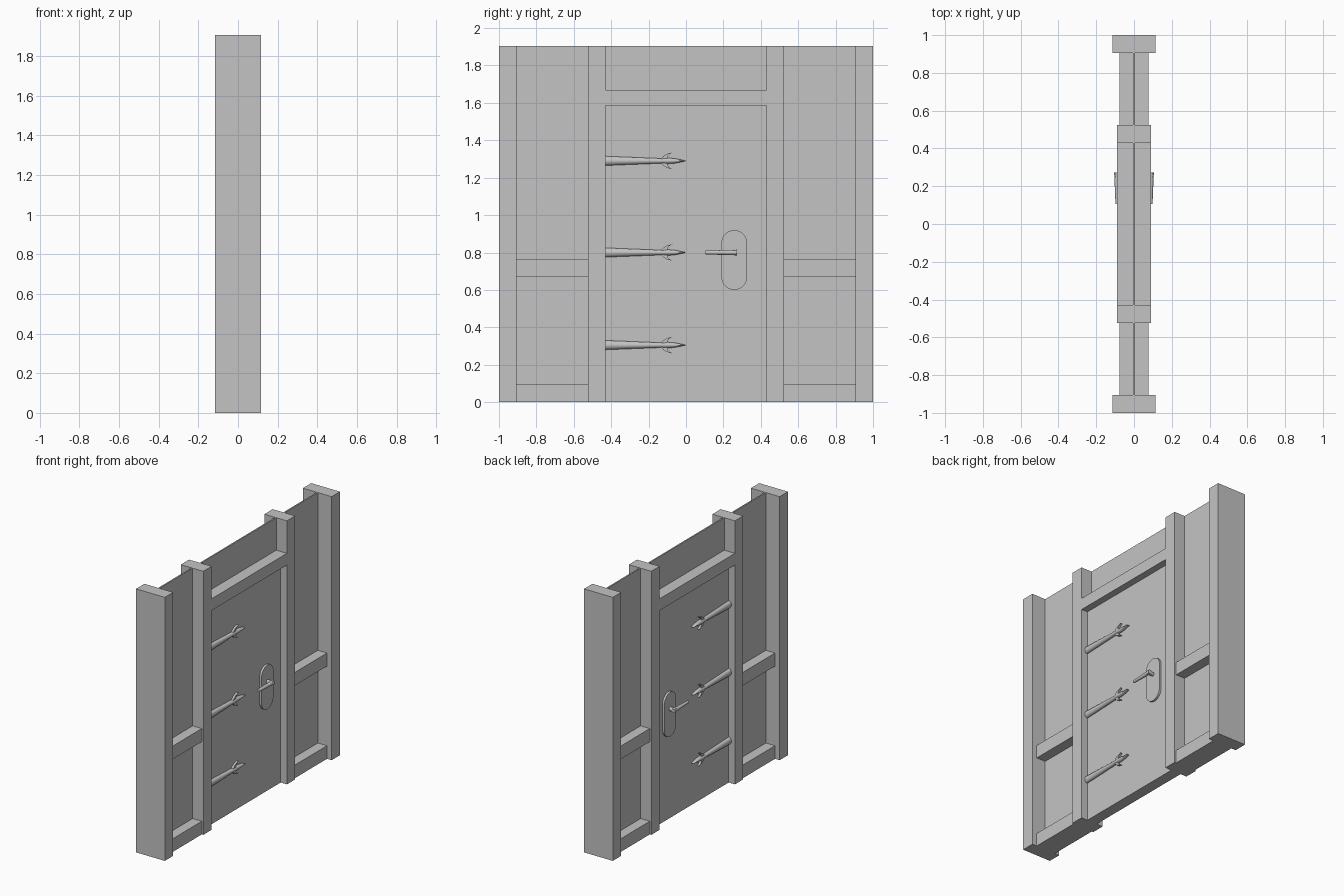
import bpy, bmesh, math
from mathutils import Vector

cube = bpy.data.objects.get("Cube")
if cube:
    bpy.data.objects.remove(cube, do_unlink=True)

grey = bpy.data.materials.new("plain grey")
grey.use_nodes = True
grey.diffuse_color = (0.55, 0.55, 0.55, 1)
grey.node_tree.nodes["Principled BSDF"].inputs["Base Color"].default_value = grey.diffuse_color

HEIGHT = 1.905
DOOR_FACE = 0.04


def finish(name, bm, smooth=False):
    bmesh.ops.recalc_face_normals(bm, faces=bm.faces)
    mesh = bpy.data.meshes.new(name)
    bm.to_mesh(mesh)
    bm.free()
    mesh.materials.append(grey)
    obj = bpy.data.objects.new(name, mesh)
    bpy.context.collection.objects.link(obj)
    if smooth:
        bpy.ops.object.select_all(action="DESELECT")
        obj.select_set(True)
        bpy.context.view_layer.objects.active = obj
        bpy.ops.object.shade_smooth_by_angle(angle=math.radians(40))
    return obj


def box(name, half_x, y0, y1, z0, z1):
    bm = bmesh.new()
    bmesh.ops.create_cube(bm, size=1)
    for v in bm.verts:
        v.co = Vector((v.co.x * 2 * half_x,
                       (y0 + y1) / 2 + v.co.y * (y1 - y0),
                       (z0 + z1) / 2 + v.co.z * (z1 - z0)))
    return finish(name, bm)


def loft(name, outline, layers, side, z=0.0):
    """Stack a y-z outline along x; each layer is (x, height scale)."""
    bm = bmesh.new()
    rings = [[bm.verts.new((side * x, py, z + pz * s)) for py, pz in outline]
             for x, s in layers]
    n = len(outline)
    for a, b in zip(rings, rings[1:]):
        for i in range(n):
            j = (i + 1) % n
            bm.faces.new((a[i], a[j], b[j], b[i]))
    bm.faces.new(rings[0])
    bm.faces.new(rings[-1])
    return finish(name, bm, smooth=True)


def rod(name, start, end, r0, r1):
    start, end = Vector(start), Vector(end)
    axis = end - start
    bm = bmesh.new()
    bmesh.ops.create_cone(bm, cap_ends=True, segments=20, radius1=r0, radius2=r1, depth=axis.length)
    turn = axis.to_track_quat("Z", "Y").to_matrix().to_4x4()
    bm.transform(turn)
    bmesh.ops.translate(bm, verts=bm.verts, vec=(start + end) / 2)
    return finish(name, bm, smooth=True)


# Timber frame, mirrored either side of the door
for s, label in ((1, "far"), (-1, "near")):
    def beam(name, half_x, a, b, z0, z1):
        box(f"{label}_{name}", half_x, min(s * a, s * b), max(s * a, s * b), z0, z1)
    beam("outer_post", 0.115, 0.905, 1.0, 0, HEIGHT)
    beam("inner_post", 0.09, 0.43, 0.525, 0, HEIGHT)
    beam("bottom_rail", 0.078, 0.525, 0.905, 0, 0.095)
    beam("middle_rail", 0.078, 0.525, 0.905, 0.67, 0.765)
    beam("wall_panel", 0.005, 0.525, 0.905, 0, HEIGHT)

# Doorway
box("lintel", 0.09, -0.43, 0.43, 1.585, 1.67)
box("upper_panel", 0.005, -0.43, 0.43, 1.67, HEIGHT)
box("door_leaf", DOOR_FACE, -0.43, 0.43, 0, 1.585)

# Strap hinge outlines
upper = [(-0.43, 0.025), (-0.13, 0.013), (-0.10, 0.016), (-0.06, 0.013), (-0.03, 0.007)]
strap = upper + [(0, 0)] + [(y, -z) for y, z in reversed(upper)]
barb = [(-0.135, 0.008), (-0.122, 0.025), (-0.102, 0.037), (-0.072, 0.045),
        (-0.09, 0.034), (-0.1, 0.022), (-0.098, 0.008)]
dome = [(DOOR_FACE - 0.005, 1), (0.048, 1), (0.055, 0.85), (0.06, 0.5), (0.062, 0.15)]

# Lock plate outline with rounded ends
radius, half_straight = 0.068, 0.092
plate = []
for k in range(34):
    a = math.pi * (k if k < 17 else k - 1) / 16
    plate.append((0.258 + radius * math.cos(a),
                  radius * math.sin(a) + (half_straight if k < 17 else -half_straight)))

# Ironwork on both faces of the door
for side, label in ((1, "left"), (-1, "right")):
    for level, z in (("lower", 0.305), ("middle", 0.80), ("upper", 1.29)):
        loft(f"{label}_{level}_hinge_strap", strap, dome, side, z)
        for flip in (1, -1):
            loft(f"{label}_{level}_hinge_barb", [(y, flip * h) for y, h in barb],
                 [(DOOR_FACE - 0.005, 1), (0.055, 1)], side, z)
    loft(f"{label}_lock_plate", plate, [(DOOR_FACE - 0.005, 1), (0.055, 1)], side, 0.76)
    rod(f"{label}_handle_stem", (side * 0.05, 0.258, 0.80), (side * 0.1, 0.258, 0.80), 0.014, 0.014)
    rod(f"{label}_handle_lever", (side * 0.09, 0.273, 0.80), (side * 0.088, 0.105, 0.80), 0.015, 0.01)
